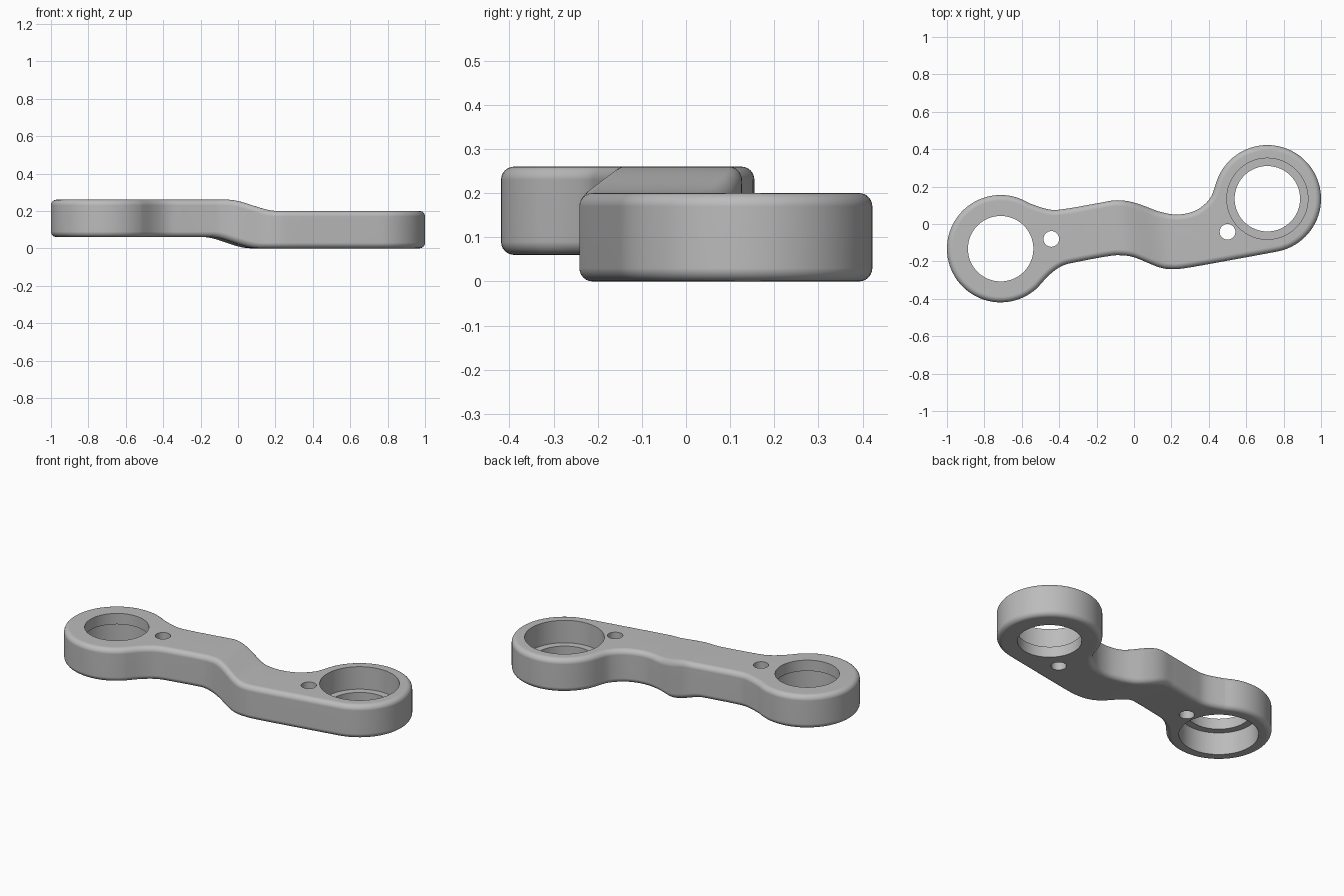
import bpy, bmesh, math
from mathutils import Vector

if "Cube" in bpy.data.objects:
    bpy.data.objects.remove(bpy.data.objects["Cube"])

THICK, STEP, FILLET = 0.2, 0.06, 0.03
LEFT, RIGHT = Vector((0.713, 0.135)), Vector((-0.713, -0.132))   # eye centres
EYE_R, BORE_R, SEAT_R, PIN_R, WEB = 0.287, 0.175, 0.217, 0.042, 0.065


def arc(c, r, a0, a1, n):
    return [c + r * Vector((math.cos(a), math.sin(a)))
            for a in (math.radians(a0 + (a1 - a0) * i / n) for i in range(n + 1))]


def spline(points, n=8):
    """Smooth curve strictly between the second and the second-last point."""
    p, out = [Vector(q) for q in points], []
    for a, b, c, d in zip(p, p[1:], p[2:], p[3:]):
        for i in range(n):
            t = i / n
            out.append(0.5 * (2 * b + (c - a) * t + (2 * a - 5 * b + 4 * c - d) * t * t
                              + (3 * b - a - 3 * c + d) * t ** 3))
    return out[1:]


# Outline, counter-clockwise: two round eyes joined by a waisted arm
left_eye = arc(LEFT, EYE_R, -80, 165, 56)
right_eye = arc(RIGHT, EYE_R, 58, 312, 56)
upper = spline([left_eye[-3], left_eye[-1], (0.405, 0.135), (0.335, 0.075), (0.24, 0.051),
                (0.14, 0.065), (0.01, 0.112), (-0.09, 0.127), (-0.2, 0.11), (-0.36, 0.082),
                (-0.45, 0.077), right_eye[0], right_eye[2]])
lower = spline([right_eye[-3], right_eye[-1], (-0.45, -0.27), (-0.38, -0.222), (-0.29, -0.2),
                (-0.15, -0.174), (-0.08, -0.167), (0, -0.178), (0.13, -0.23), (0.2, -0.241),
                (0.28, -0.235), (0.5, -0.196), left_eye[0], left_eye[2]])
outline = left_eye + upper + right_eye + lower


def inset(loop, d):
    out = []
    for i, p in enumerate(loop):
        t = (loop[(i + 1) % len(loop)] - loop[i - 1]).normalized()
        out.append(p + d * Vector((-t.y, t.x)))
    return out


bm = bmesh.new()


def wall(loops):
    """Skin stacked (points, z) loops; return the edges of the first and last loop."""
    rings = [[bm.verts.new((p.x, p.y, z)) for p in pts] for pts, z in loops]
    n = len(rings[0])
    for a, b in zip(rings, rings[1:]):
        for i in range(n):
            j = (i + 1) % n
            bm.faces.new((a[i], a[j], b[j], b[i]))
    return [[bm.edges.get((r[i], r[(i + 1) % n])) for i in range(n)]
            for r in (rings[0], rings[-1])]


# Outer wall with rounded bottom and top edges
profile = [(FILLET * (1 - math.cos(a)), FILLET * (1 - math.sin(a)))
           for a in (math.radians(90 - 15 * i) for i in range(7))]
low = [(d, z) for d, z in reversed(profile)]
sections = [(FILLET * (1 - math.sin(math.radians(15 * i))),
             FILLET * (1 - math.cos(math.radians(15 * i)))) for i in range(7)]
stack = sections + [(d, THICK - z) for d, z in reversed(sections)]
bottom, top = wall([(inset(outline, d), z) for d, z in stack])

# Stepped bearing bores and small pin holes, each as (centre, radius/height steps)
bores = [
    (LEFT, [(BORE_R, 0), (BORE_R, WEB), (SEAT_R, WEB), (SEAT_R, THICK)], 64),
    (RIGHT, [(SEAT_R, 0), (SEAT_R, THICK - WEB), (BORE_R, THICK - WEB), (BORE_R, THICK)], 64),
    (Vector((0.5, -0.042)), [(PIN_R, 0), (PIN_R, THICK)], 32),
    (Vector((-0.442, -0.08)), [(PIN_R, 0), (PIN_R, THICK)], 32),
]
for centre, steps, n in bores:
    b, t = wall([(arc(centre, r, 0, 360, n)[:-1], z) for r, z in steps])
    bottom += b
    top += t

# Flat caps around the holes
for edges in (bottom, top):
    bmesh.ops.triangle_fill(bm, edges=edges, use_beauty=True)

# Offset bend across the arm
axis = Vector((math.cos(math.radians(10)), math.sin(math.radians(10)), 0))
for i in range(-9, 10):
    bmesh.ops.bisect_plane(bm, geom=bm.verts[:] + bm.edges[:] + bm.faces[:],
                           plane_co=axis * (0.02 * i), plane_no=axis)
for v in bm.verts:
    shift = 0.045 * (v.co.z / THICK * 2 - 1)
    t = min(1, max(0, (v.co.dot(axis) - shift + 0.125) / 0.25))
    v.co.z += STEP * (1 - t * t * (3 - 2 * t))
bmesh.ops.recalc_face_normals(bm, faces=bm.faces[:])

mesh = bpy.data.meshes.new("link_arm")
bm.to_mesh(mesh)
bm.free()
arm = bpy.data.objects.new("link_arm", mesh)
bpy.context.collection.objects.link(arm)

# Plain grey metal
grey = bpy.data.materials.new("grey_metal")
grey.use_nodes = True
colour = (0.5, 0.5, 0.5, 1)
grey.diffuse_color = colour
grey.node_tree.nodes["Principled BSDF"].inputs["Base Color"].default_value = colour
mesh.materials.append(grey)

bpy.ops.object.select_all(action='DESELECT')
arm.select_set(True)
bpy.context.view_layer.objects.active = arm
bpy.ops.object.shade_smooth_by_angle(angle=math.radians(35))
normals = arm.modifiers.new("even_shading", 'WEIGHTED_NORMAL')
normals.keep_sharp = True
